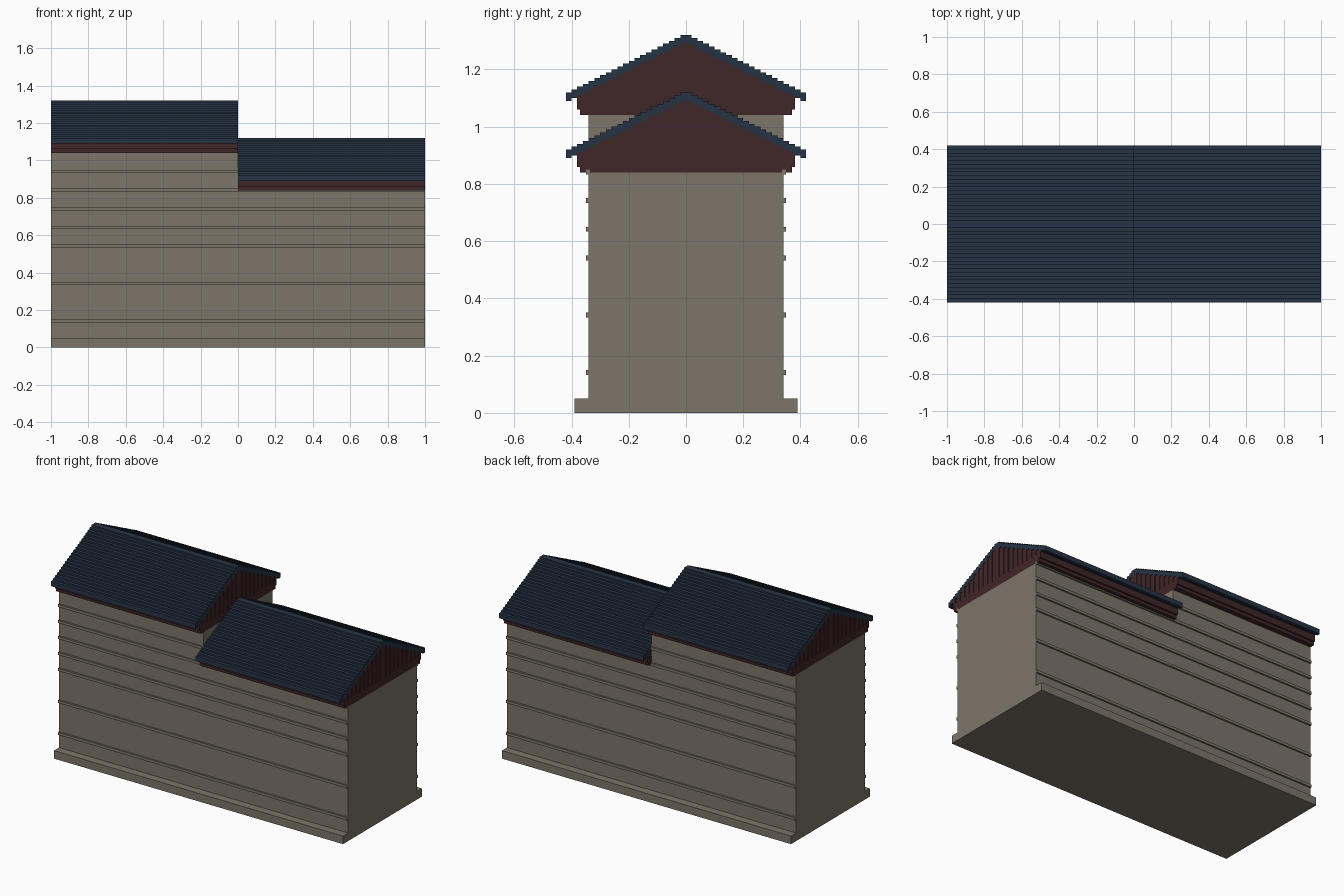
import bpy, bmesh

if "Cube" in bpy.data.objects:
    bpy.data.objects.remove(bpy.data.objects["Cube"])


def material(name, rgb):
    m = bpy.data.materials.new(name)
    m.diffuse_color = (*rgb, 1)
    m.use_nodes = True
    m.node_tree.nodes["Principled BSDF"].inputs["Base Color"].default_value = m.diffuse_color
    return m


STONE = material("warm grey stone", (0.205, 0.178, 0.138))
SLATE = material("dark blue slate", (0.019, 0.034, 0.060))
TRIM = material("dark red trim", (0.051, 0.019, 0.021))


def finish(name, bm, mat):
    bmesh.ops.recalc_face_normals(bm, faces=bm.faces)
    me = bpy.data.meshes.new(name)
    bm.to_mesh(me)
    bm.free()
    me.materials.append(mat)
    ob = bpy.data.objects.new(name, me)
    bpy.context.collection.objects.link(ob)
    return ob


def extrude(name, pts, direction, mat):
    """Extrude a closed 3D outline along a vector."""
    bm = bmesh.new()
    face = bm.faces.new([bm.verts.new(p) for p in pts])
    ext = bmesh.ops.extrude_face_region(bm, geom=[face], use_keep_orig=True)
    bmesh.ops.translate(bm, vec=direction,
                        verts=[g for g in ext["geom"] if isinstance(g, bmesh.types.BMVert)])
    return finish(name, bm, mat)


def add_box(bm, x0, x1, y0, y1, z0, z1):
    vs = bmesh.ops.create_cube(bm, size=1)["verts"]
    for v in vs:
        v.co = (x0 if v.co.x < 0 else x1, y0 if v.co.y < 0 else y1, z0 if v.co.z < 0 else z1)


def boxes(name, dims, mat):
    bm = bmesh.new()
    for d in dims:
        add_box(bm, *d)
    return finish(name, bm, mat)


# Plinth and the stepped wall block
boxes("plinth", [(-1, 1, -0.39, 0.39, 0, 0.05)], STONE)
outline = [(-1, 0.05), (1, 0.05), (1, 0.84), (0, 0.84), (0, 1.04), (-1, 1.04)]
extrude("walls", [(x, -0.34, z) for x, z in outline], (0, 0.68, 0), STONE)

# Thin horizontal bands along the front and back
bands = []
for z in (0.14, 0.34, 0.54, 0.64, 0.74, 0.84, 0.94):
    x1 = 1 if z < 0.8 else 0
    for y0, y1 in ((-0.35, -0.335), (0.335, 0.35)):
        bands.append((-1, x1, y0, y1, z - 0.007, z + 0.01))
for y0, y1 in ((-0.35, -0.335), (0.335, 0.35)):
    bands.append((0, 1, y0, y1, 0.833, 0.85))
boxes("wall_bands", bands, STONE)

STEPS, W, H, EAVE, THICK = 21, 0.02, 0.01, 0.42, 0.03


def stairs(z):
    """Stepped line from one eave over the ridge to the other."""
    left = []
    for i in range(STEPS):
        y = -EAVE + W * i
        left.append((y, z + H * i))
        if i < STEPS - 1:
            left.append((y + W, z + H * i))
    return left + [(-y, h) for y, h in reversed(left)]


def roof(prefix, x0, x1, z):
    # Two-tier cornice
    boxes(prefix + "_cornice", [(x0, x1, -0.37, 0.37, z, z + 0.02),
                                (x0, x1, -0.38, 0.38, z + 0.02, z + 0.05)], TRIM)
    # Boarded gable filling, alternate boards slightly recessed
    boards = []
    for i in range(2, STEPS):
        y = EAVE - W * i
        r = 0.004 * (i % 2)
        for s in (-1, 1):
            a, b = sorted((s * y, s * (y - W)))
            boards.append((x0 + r, x1 - r, a, b, z + 0.05, z + 0.05 + H * i))
    boxes(prefix + "_gable", boards, TRIM)
    # Stepped slate roof shell
    prof = stairs(z + 0.05 + THICK) + stairs(z + 0.05)[::-1]
    extrude(prefix + "_roof", [(x0, y, h) for y, h in prof], (x1 - x0, 0, 0), SLATE)


roof("tall", -1, 0, 1.04)
roof("low", 0, 1, 0.84)
